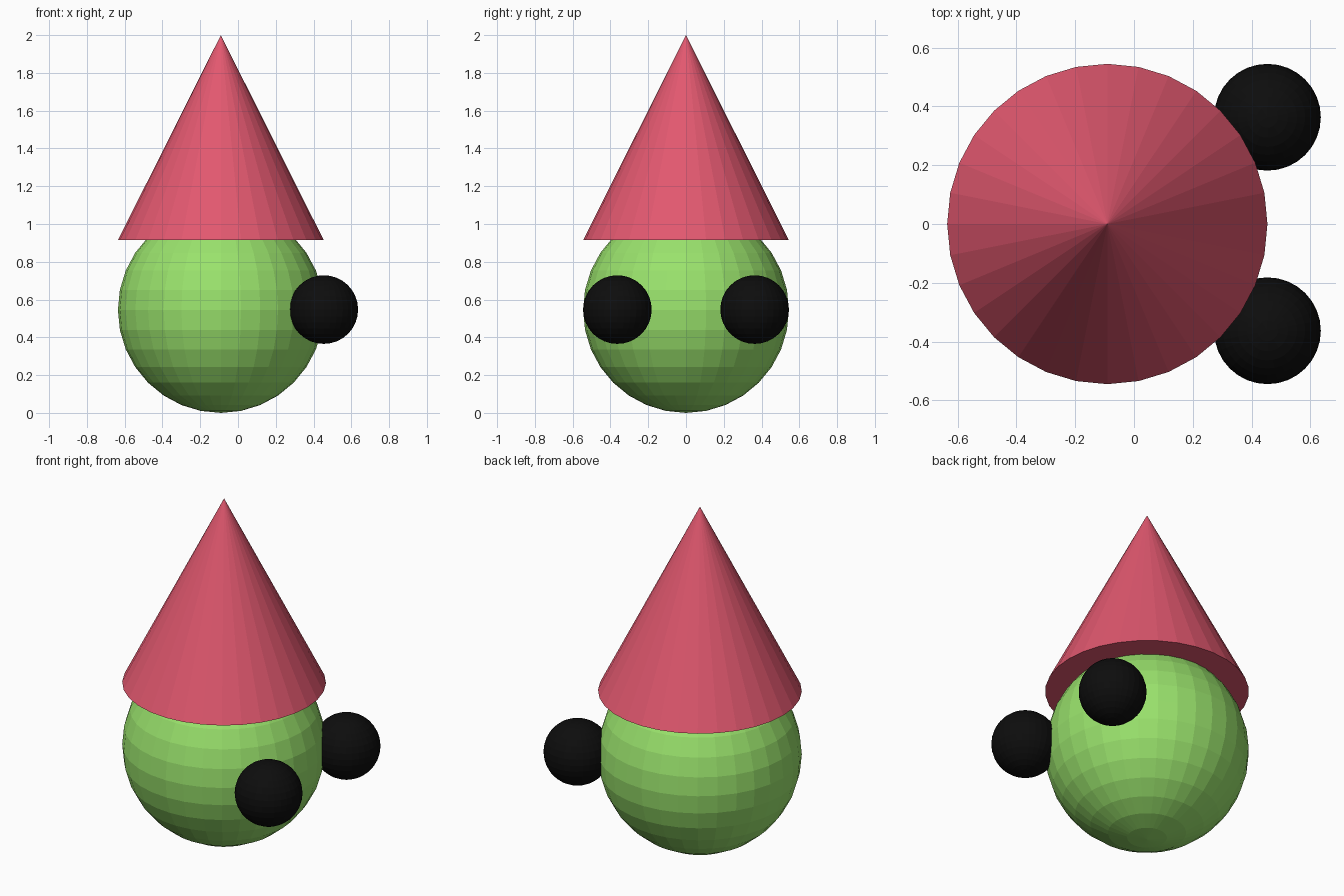
import bpy

if "Cube" in bpy.data.objects:
    bpy.data.objects.remove(bpy.data.objects["Cube"])

R = 0.545          # head radius, all other sizes follow from it
CX = -R / 6        # head centre, so that head plus eyes is centred on x = 0
HAT_BASE = 0.914


def material(name, color):
    m = bpy.data.materials.new(name)
    m.diffuse_color = (*color, 1.0)
    m.use_nodes = True
    m.node_tree.nodes["Principled BSDF"].inputs["Base Color"].default_value = m.diffuse_color
    return m


def finish(name, mat):
    ob = bpy.context.object
    ob.name = name
    ob.data.name = name
    ob.data.materials.append(mat)
    bpy.ops.object.shade_flat()
    return ob


def ball(name, radius, location, mat):
    bpy.ops.mesh.primitive_uv_sphere_add(segments=32, ring_count=16,
                                         radius=radius, location=location)
    return finish(name, mat)


green = material("leaf green", (0.32, 0.76, 0.15))
red = material("rose red", (0.76, 0.098, 0.16))
black = material("black", (0.004, 0.004, 0.004))

# Round head resting on the ground
ball("head", R, (CX, 0, R), green)

# Two eyes on the +x side
for side, y in (("left", 1), ("right", -1)):
    ball(side + "_eye", R / 3, (CX + R, y * R * 2 / 3, R + 0.002), black)

# Pointed hat with a closed underside
height = 2.0 - HAT_BASE
bpy.ops.mesh.primitive_cone_add(vertices=32, radius1=R, radius2=0, depth=height,
                                location=(CX, 0, HAT_BASE + height / 2))
finish("hat", red)
